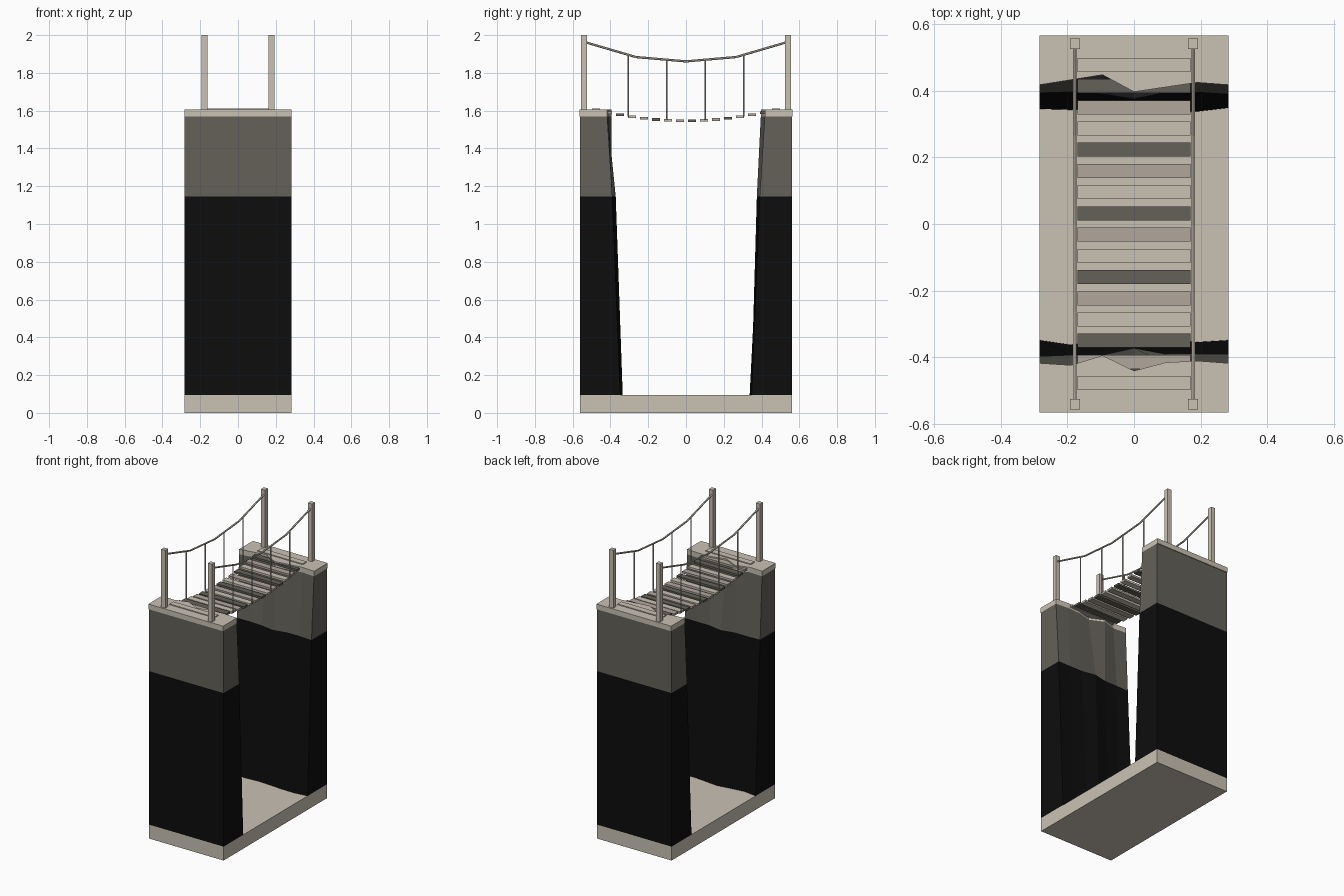
import bpy, bmesh
from mathutils import Vector

if "Cube" in bpy.data.objects:
    bpy.data.objects.remove(bpy.data.objects["Cube"])


def material(name, rgb):
    m = bpy.data.materials.new(name)
    m.diffuse_color = (*rgb, 1)
    m.use_nodes = True
    m.node_tree.nodes["Principled BSDF"].inputs["Base Color"].default_value = m.diffuse_color
    return m


TAN = material("pale tan", (0.59, 0.535, 0.455))
PINK = material("weathered wood", (0.44, 0.385, 0.335))
GREY = material("stone grey", (0.128, 0.12, 0.1))
BLACK = material("black rock", (0.004, 0.004, 0.004))

HX, HY = 0.283, 0.56
COLS = [-HX + 2 * HX * i / 6 for i in range(7)]


def finish(name, bm, mats):
    bmesh.ops.recalc_face_normals(bm, faces=bm.faces)
    me = bpy.data.meshes.new(name)
    bm.to_mesh(me)
    bm.free()
    for m in mats:
        me.materials.append(m)
    ob = bpy.data.objects.new(name, me)
    bpy.context.collection.objects.link(ob)
    return ob


def box(name, centre, size, mat):
    bm = bmesh.new()
    bmesh.ops.create_cube(bm, size=1)
    bmesh.ops.scale(bm, vec=size, verts=bm.verts)
    bmesh.ops.translate(bm, vec=centre, verts=bm.verts)
    return finish(name, bm, [mat])


def loft(name, rows, side, outer, mats, rule=lambda z: 0):
    """Stack of outlines: jagged inner edge plus a straight outer edge."""
    bm = bmesh.new()
    rings = []
    for z, inner in rows:
        pts = [(x, side * y, z) for x, y in zip(COLS, inner)]
        pts += [(HX, side * outer, z), (-HX, side * outer, z)]
        rings.append([bm.verts.new(p) for p in pts])
    n = len(rings[0])
    for a, b in zip(rings, rings[1:]):
        for i in range(n):
            j = (i + 1) % n
            bm.faces.new((a[i], a[j], b[j], b[i]))
    bm.faces.new(rings[0])
    bm.faces.new(rings[-1])
    for f in bm.faces:
        f.material_index = rule(f.calc_center_median().z)
    return finish(name, bm, mats)


def rod(name, points, radius, mat):
    """Thin six-sided rope through the points."""
    bm = bmesh.new()
    for a, b in zip(points, points[1:]):
        a, b = Vector(a), Vector(b)
        d = b - a
        new = bmesh.ops.create_cone(bm, cap_ends=True, segments=6, radius1=radius,
                                    radius2=radius, depth=d.length)["verts"]
        rot = d.to_track_quat('Z', 'Y').to_matrix()
        bmesh.ops.rotate(bm, verts=new, matrix=rot)
        bmesh.ops.translate(bm, verts=new, vec=(a + b) / 2)
    return finish(name, bm, [mat])


# Base slab
box("base", (0, 0, 0.0475), (2 * HX, 2 * HY, 0.095), TAN)

# Cliffs: inner edge distance from the middle at floor, colour break and top
cliffs = {
    "front": (-1, [.348, .362, .35, .335, .345, .354, .348],
              [.397, .393, .393, .372, .39, .39, .39],
              [.417, .423, .394, .44, .415, .41, .417]),
    "back": (1, [.345, .342, .35, .345, .338, .337, .348],
             [.393, .396, .39, .375, .395, .396, .39],
             [.417, .432, .447, .396, .41, .424, .417]),
}
for name, (s, floor, middle, top) in cliffs.items():
    loft(name + "_cliff", [(0.095, floor), (1.145, middle), (1.57, top)], s, HY,
         [BLACK, GREY], lambda z: 1 if z > 1.145 else 0)
    loft(name + "_ledge", [(1.57, top), (1.605, top)], s, 0.565, [TAN])
    # Posts on each ledge
    for x in (-0.177, 0.177):
        box(name + "_post", (x, s * 0.54, 1.8), (0.031, 0.031, 0.4), TAN)

# Sagging deck of planks, colours repeating in threes
for i in range(16):
    y = 0.477 - i * 0.0636
    box("plank", (0, y, 1.547 + 0.25 * y * y), (0.34, 0.042, 0.014),
        (TAN, GREY, PINK)[i % 3])

# Hand ropes and hangers
RAIL = [(-0.535, 1.963), (-0.265, 1.884), (0, 1.861), (0.265, 1.884), (0.535, 1.963)]


def rail_z(y):
    for (y0, z0), (y1, z1) in zip(RAIL, RAIL[1:]):
        if y0 <= y <= y1:
            return z0 + (z1 - z0) * (y - y0) / (y1 - y0)


for x in (-0.177, 0.177):
    rod("hand_rope", [(x, y, z) for y, z in RAIL], 0.006, TAN)
    for y in (-0.306, -0.102, 0.102, 0.306):
        rod("hanger", [(x, y, 1.547 + 0.25 * y * y), (x, y, rail_z(y))], 0.004, TAN)
